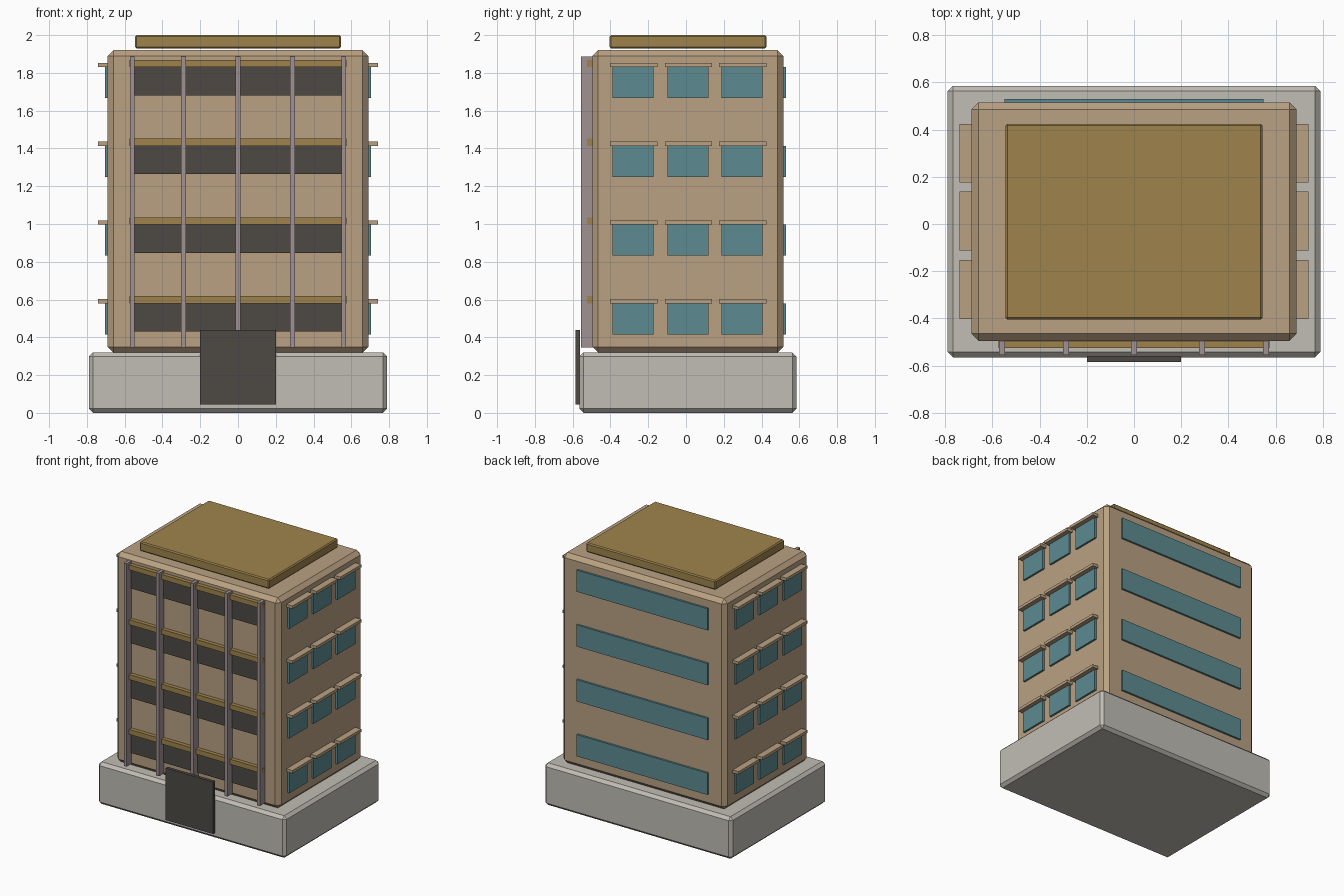
import bpy, bmesh

if "Cube" in bpy.data.objects:
    bpy.data.objects.remove(bpy.data.objects["Cube"])


def material(name, rgb):
    """Flat colour given as 0-255 sRGB, stored as linear."""
    def lin(c):
        c /= 255
        return c / 12.92 if c <= 0.04045 else ((c + 0.055) / 1.055) ** 2.4
    m = bpy.data.materials.new(name)
    m.diffuse_color = (*[lin(c) for c in rgb], 1)
    m.use_nodes = True
    m.node_tree.nodes["Principled BSDF"].inputs["Base Color"].default_value = m.diffuse_color
    return m


STONE = material("grey stone", (193, 189, 181))
WALL = material("tan wall", (185, 161, 130))
GOLD = material("ochre", (159, 132, 76))
DARK = material("dark glass", (77, 73, 68))
TEAL = material("teal glass", (92, 139, 145))
MAUVE = material("mauve fin", (160, 145, 146))


def box(name, x, y, z, mat, bevel=0):
    """Box from (min, max) pairs, with optional chamfered edges."""
    bm = bmesh.new()
    bmesh.ops.create_cube(bm, size=1)
    for v in bm.verts:
        v.co = [r[0] if c < 0 else r[1] for c, r in zip(v.co, (x, y, z))]
    if bevel:
        bmesh.ops.bevel(bm, geom=bm.edges[:], offset=bevel, segments=1,
                        affect='EDGES', profile=0.5)
    bmesh.ops.recalc_face_normals(bm, faces=bm.faces[:])
    me = bpy.data.meshes.new(name)
    bm.to_mesh(me)
    bm.free()
    me.materials.append(mat)
    ob = bpy.data.objects.new(name, me)
    bpy.context.collection.objects.link(ob)
    return ob


# Main masses
box("base", (-0.79, 0.79), (-0.565, 0.585), (0, 0.32), STONE, 0.022)
box("tower", (-0.69, 0.69), (-0.495, 0.515), (0.32, 1.92), WALL, 0.03)
box("roof_slab", (-0.545, 0.545), (-0.405, 0.425), (1.93, 2.0), GOLD, 0.008)
box("door", (-0.2, 0.2), (-0.585, -0.56), (0.045, 0.44), DARK)

# Vertical fins on the front
for x in (-0.56, -0.288, 0, 0.288, 0.56):
    box("front_fin", (x - 0.0125, x + 0.0125), (-0.555, -0.49), (0.345, 1.888), MAUVE)

# Four storeys of windows
for storey in range(4):
    z = 0.58 + storey * 0.417          # window head height
    box("front_window_band", (-0.55, 0.55), (-0.503, -0.48), (z - 0.15, z), DARK)
    box("front_sunshade", (-0.575, 0.575), (-0.525, -0.48), (z, z + 0.038), GOLD)
    box("back_window_band", (-0.55, 0.55), (0.5, 0.53), (z - 0.165, z), TEAL)
    for y in (-0.28, 0.01, 0.297):
        for s in (-1, 1):
            def span(inner, outer):
                return tuple(sorted((s * inner, s * outer)))
            box("side_window", span(0.67, 0.705), (y - 0.108, y + 0.108), (z - 0.165, z), TEAL)
            box("window_hood", span(0.67, 0.74), (y - 0.122, y + 0.128), (z, z + 0.022), WALL)
